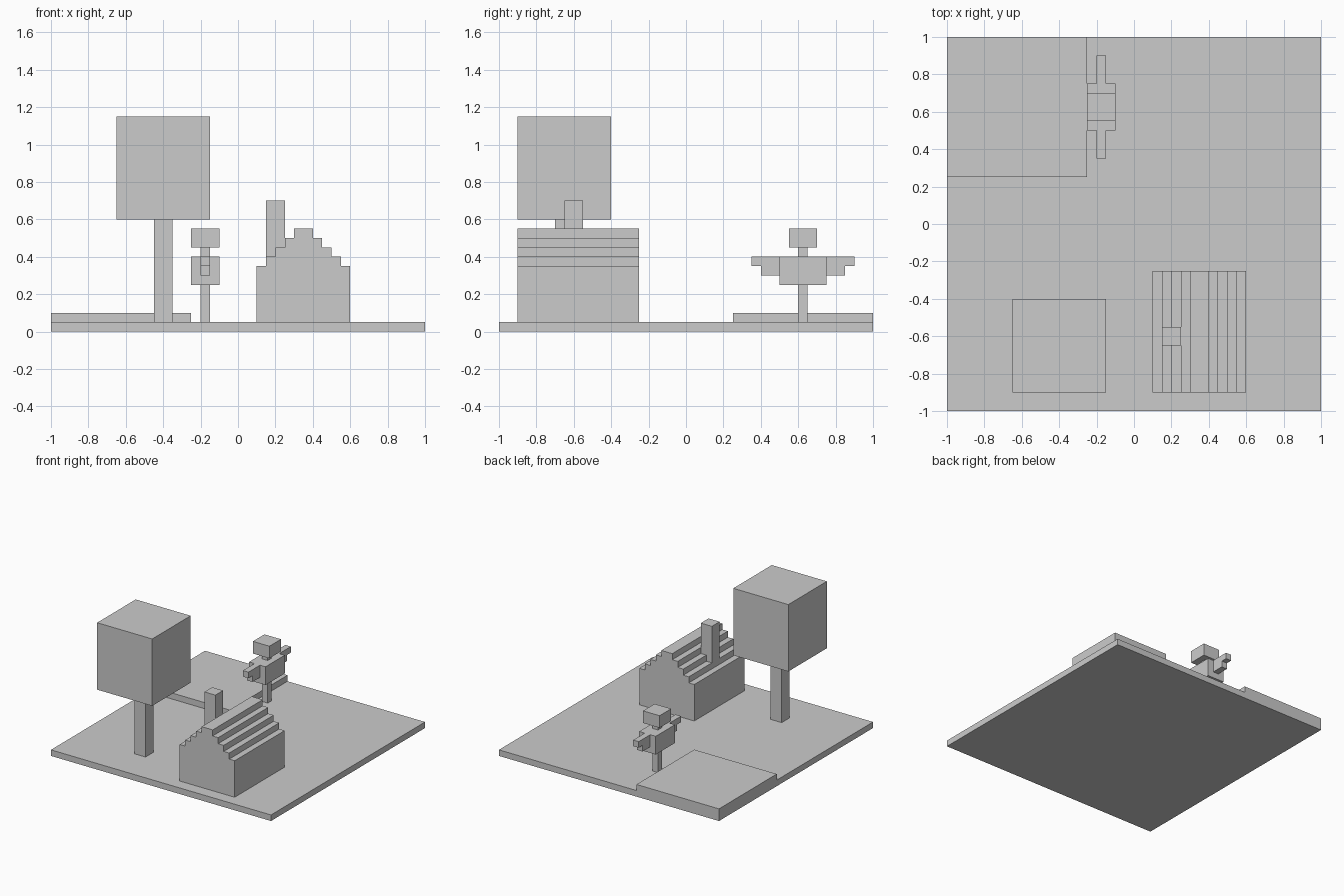
import bpy
import bmesh

if "Cube" in bpy.data.objects:
    bpy.data.objects.remove(bpy.data.objects["Cube"])

U = 0.05  # one block


def prism(name, outline, axis, lo, hi):
    """Extrude a 2D outline along an axis: 'x' outline is (y, z), 'y' outline is (x, z)."""
    bm = bmesh.new()
    place = (lambda a, b: (lo, a, b)) if axis == 'x' else (lambda a, b: (a, lo, b))
    face = bm.faces.new([bm.verts.new(place(a, b)) for a, b in outline])
    out = bmesh.ops.extrude_face_region(bm, geom=[face])
    step = (hi - lo, 0, 0) if axis == 'x' else (0, hi - lo, 0)
    bmesh.ops.translate(bm, vec=step,
                        verts=[g for g in out['geom'] if isinstance(g, bmesh.types.BMVert)])
    bmesh.ops.recalc_face_normals(bm, faces=bm.faces)
    mesh = bpy.data.meshes.new(name)
    bm.to_mesh(mesh)
    bm.free()
    obj = bpy.data.objects.new(name, mesh)
    bpy.context.collection.objects.link(obj)
    return obj


def box(name, x, y, z):
    return prism(name, [(x[0], z[0]), (x[1], z[0]), (x[1], z[1]), (x[0], z[1])], 'y', *y)


# Ground slab and raised field
box("ground_slab", (-1, 1), (-1, 1), (0, 0.05))
box("raised_field", (-1, -0.25), (0.25, 1), (0.05, 0.10))

# Tree
box("tree_trunk", (-0.45, -0.35), (-0.70, -0.60), (0.05, 0.60))
box("tree_crown", (-0.65, -0.15), (-0.90, -0.40), (0.60, 1.15))

# House: stepped gable climbing to a two-block ridge
left = [(0.10, 0.05)]
for i in range(5):
    x, z = 0.10 + i * U, 0.35 + i * U
    left += [(x, z), (x + U, z)]
left.pop()  # ridge is flat across the middle
right = [(0.70 - x, z) for x, z in reversed(left)]
prism("house", left + right, 'y', -0.90, -0.25)

# Chimney, its foot following the roof steps
prism("chimney", [(0.15, 0.40), (0.20, 0.40), (0.20, 0.45), (0.25, 0.45),
                  (0.25, 0.70), (0.15, 0.70)], 'y', -0.65, -0.55)

# Scarecrow: post, torso, neck, head
thin = (-0.20, -0.15)
wide = (-0.25, -0.10)
box("scarecrow_post", thin, (0.60, 0.65), (0.05, 0.25))
box("scarecrow_torso", wide, (0.50, 0.75), (0.25, 0.40))
box("scarecrow_neck", thin, (0.60, 0.65), (0.40, 0.45))
box("scarecrow_head", wide, (0.55, 0.70), (0.45, 0.55))

# Scarecrow arms: sleeve with a thinner hand, mirrored about the torso
arm = [(0.125, 0.30), (0.225, 0.30), (0.225, 0.35),
       (0.275, 0.35), (0.275, 0.40), (0.125, 0.40)]
for name, side in (("front_arm", -1), ("back_arm", 1)):
    prism("scarecrow_" + name, [(0.625 + side * y, z) for y, z in arm], 'x', *thin)
